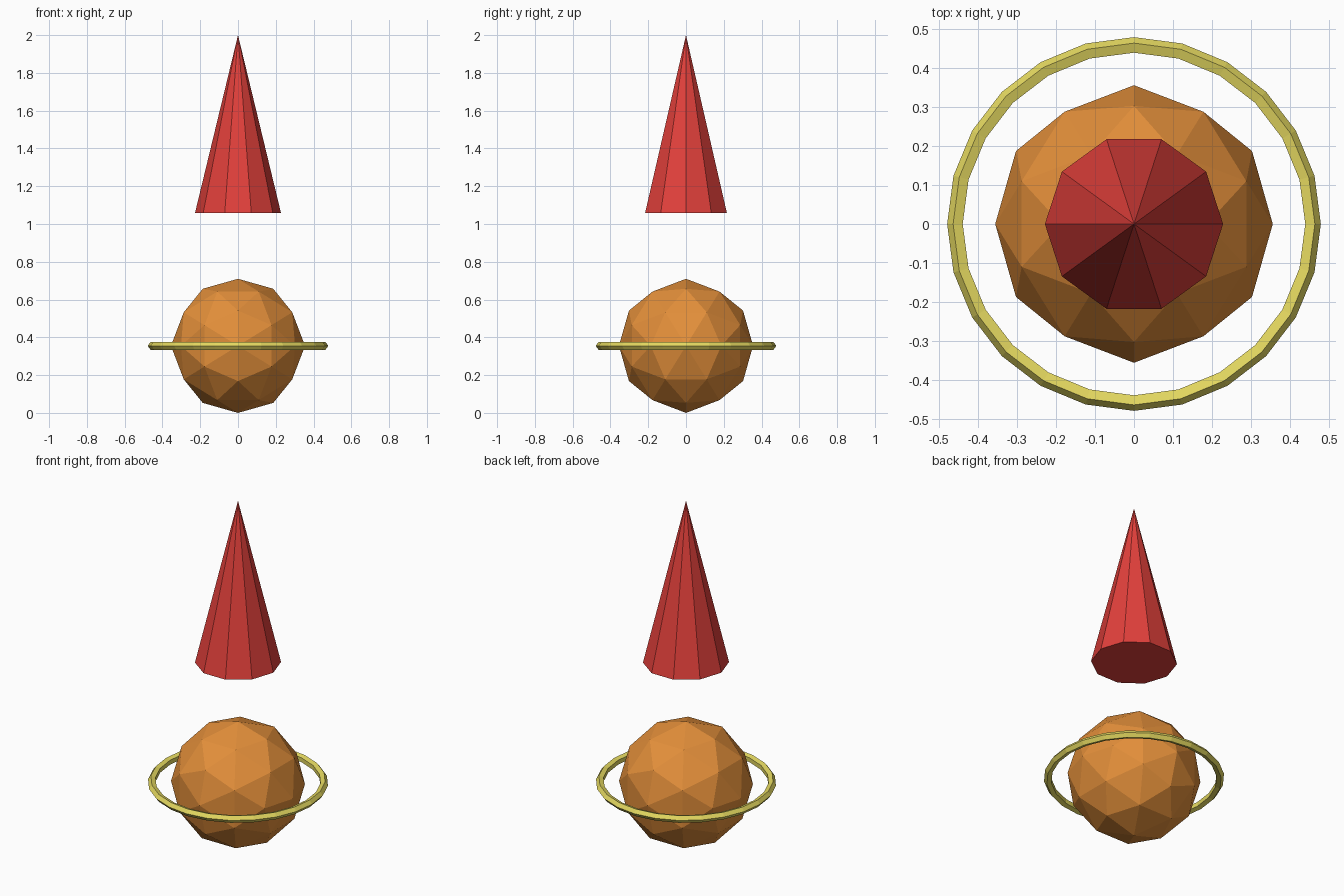
import bpy
import bmesh
import math
from itertools import combinations
from mathutils import Vector

cube = bpy.data.objects.get("Cube")
if cube:
    bpy.data.objects.remove(cube, do_unlink=True)


def make_material(name, rgb):
    """Flat material from 0-255 display values, stored as linear."""
    linear = [((c / 255 + 0.055) / 1.055) ** 2.4 for c in rgb]
    mat = bpy.data.materials.new(name)
    mat.use_nodes = True
    mat.diffuse_color = (*linear, 1)
    mat.node_tree.nodes["Principled BSDF"].inputs["Base Color"].default_value = (*linear, 1)
    return mat


def finish(obj, name, mat):
    obj.name = obj.data.name = name
    obj.data.materials.append(mat)


CENTRE_Z = 0.355
RADIUS = 0.355

# Faceted ball: icosahedron corners plus edge midpoints pushed onto the sphere
golden = (1 + math.sqrt(5)) / 2
corners = []
for a in (-golden, golden):
    for b in (-1, 1):
        corners += [Vector((a, b, 0)), Vector((b, 0, a)), Vector((0, a, b))]
midpoints = [p + q for p, q in combinations(corners, 2) if (p - q).length < 2.1]

bm = bmesh.new()
for p in corners + midpoints:
    bm.verts.new(p.normalized() * RADIUS)
bmesh.ops.convex_hull(bm, input=bm.verts[:])
bmesh.ops.recalc_face_normals(bm, faces=bm.faces[:])
mesh = bpy.data.meshes.new("ball")
bm.to_mesh(mesh)
bm.free()
ball = bpy.data.objects.new("ball", mesh)
ball.location.z = CENTRE_Z
bpy.context.collection.objects.link(ball)
finish(ball, "ball", make_material("orange", (227, 143, 58)))

# Thin five-sided ring around the ball
bpy.ops.mesh.primitive_torus_add(
    major_segments=24, minor_segments=5,
    major_radius=0.456, minor_radius=0.022, location=(0, 0, CENTRE_Z))
finish(bpy.context.object, "ring", make_material("yellow", (228, 216, 96)))

# Ten-sided cone floating above, with corners on the x axis
base, tip = 1.057, 2.0
bpy.ops.mesh.primitive_cone_add(
    vertices=10, radius1=0.228, radius2=0, depth=tip - base,
    location=(0, 0, (base + tip) / 2), rotation=(0, 0, math.pi / 2))
finish(bpy.context.object, "cone", make_material("red", (226, 64, 59)))
